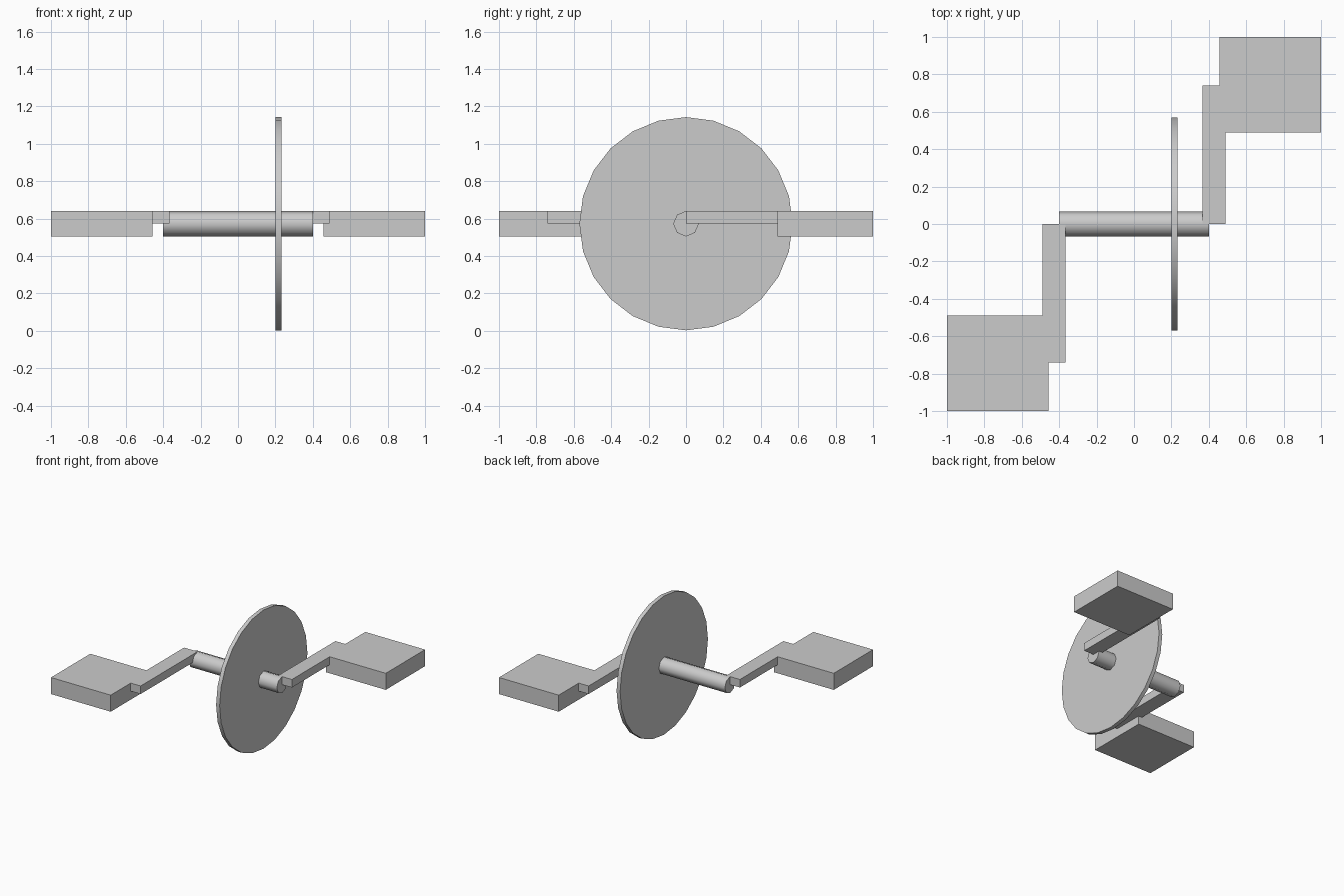
import bpy
import math

if "Cube" in bpy.data.objects:
    bpy.data.objects.remove(bpy.data.objects["Cube"])

AXIS_Z = 0.573  # height of the axle centre


def box(name, x, y, z):
    """Box from (min, max) ranges on each axis."""
    bpy.ops.mesh.primitive_cube_add(size=1)
    ob = bpy.context.object
    ob.name = name
    for v in ob.data.vertices:
        v.co = [r[0] if c < 0 else r[1] for c, r in zip(v.co, (x, y, z))]
    return ob


def disc_along_x(name, sides, radius, x0, x1):
    """Smooth-sided cylinder lying along x, with a vertex at the top."""
    bpy.ops.mesh.primitive_cylinder_add(
        vertices=sides, radius=radius, depth=x1 - x0,
        location=((x0 + x1) / 2, 0, AXIS_Z), rotation=(0, math.pi / 2, 0))
    ob = bpy.context.object
    ob.name = name
    bpy.ops.object.transform_apply(location=True, rotation=True, scale=True)
    bpy.ops.object.shade_smooth_by_angle(angle=math.radians(60))
    return ob


# Axle and chainring disc
disc_along_x("axle", 8, 0.068, -0.4, 0.4)
disc_along_x("chainring", 24, 0.57, 0.2, 0.232)

# Crank arms and pedals: the left pair is the right pair turned half a turn
for side, turn in (("right", 0), ("left", math.pi)):
    arm = box("crank_arm_" + side, (0.367, 0.49), (0, 0.74), (0.575, 0.641))
    pedal = box("pedal_" + side, (0.457, 1.0), (0.49, 1.0), (0.505, 0.641))
    for ob in (arm, pedal):
        ob.rotation_euler.z = turn
